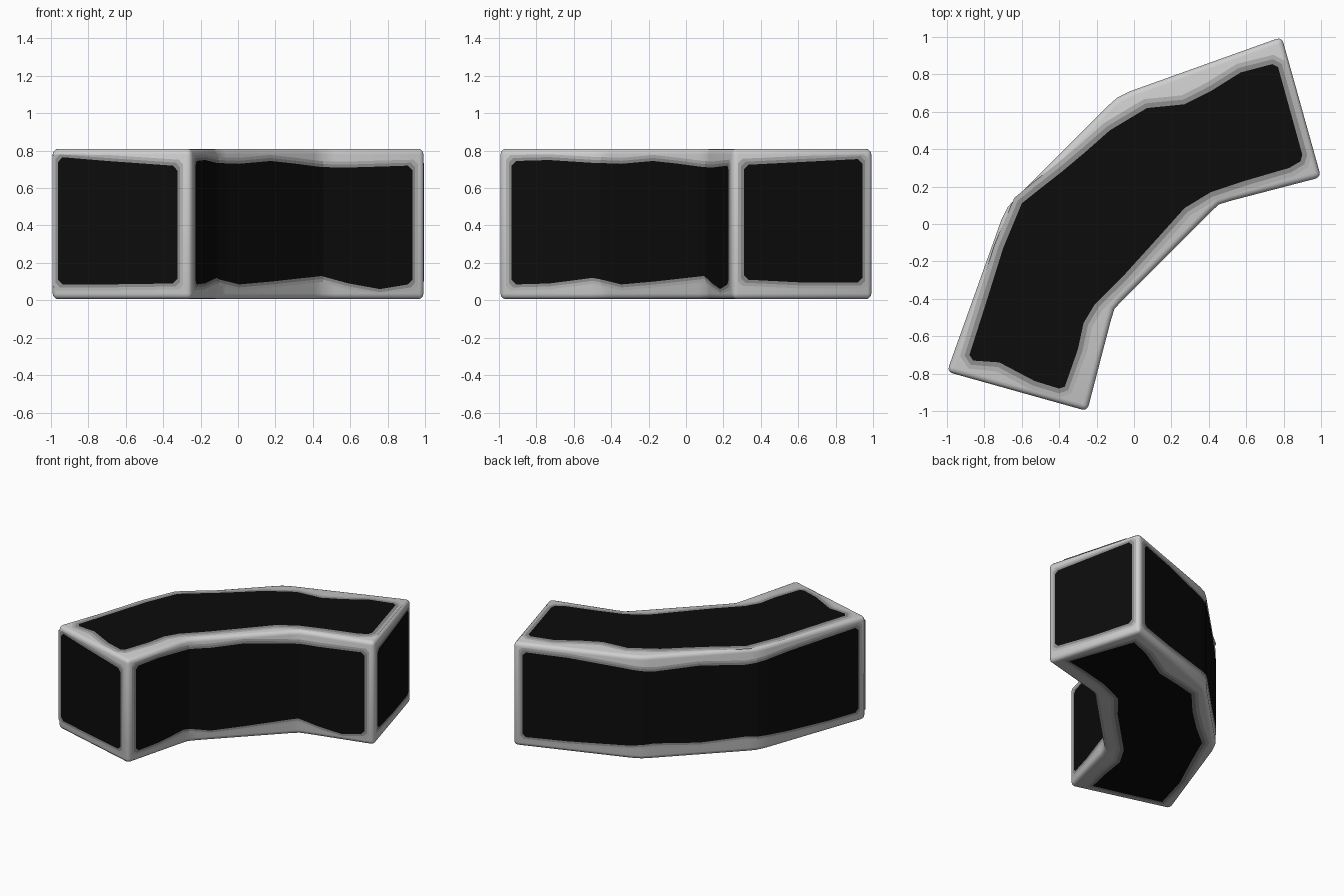
import bpy, bmesh, math
from mathutils import Vector

if "Cube" in bpy.data.objects:
    bpy.data.objects.remove(bpy.data.objects["Cube"])

Z0, Z1 = 0.006, 0.81


def material(name, v):
    m = bpy.data.materials.new(name)
    m.diffuse_color = (v, v, v, 1)
    m.use_nodes = True
    m.node_tree.nodes["Principled BSDF"].inputs["Base Color"].default_value = m.diffuse_color
    return m


PALE = material("pale_grey", 0.62)
SILVER = material("silver_grey", 0.46)
GREY = material("mid_grey", 0.27)
BLACK = material("black", 0.0035)
# band colour, growth on flat ends, growth on walls, lift above the body
BANDS = [(SILVER, 0.05, 0.032, 0.0015), (GREY, 0.026, 0.016, 0.003), (BLACK, 0, 0, 0.0045)]


def make_object(name, bm, mats):
    me = bpy.data.meshes.new(name)
    bm.to_mesh(me)
    bm.free()
    for m in mats:
        me.materials.append(m)
    ob = bpy.data.objects.new(name, me)
    bpy.context.collection.objects.link(ob)
    return ob


def mirrored(half):
    """Complete a wall path across the diagonal symmetry line."""
    return [Vector(p) for p in half] + [Vector((-y, -x)) for x, y in reversed(half)]


# Plan of the curved block, counter-clockwise
inner = mirrored([(-0.25, -1.0), (-0.125, -0.52), (-0.105, -0.455), (-0.065, -0.41)])
outer = mirrored([(0.79, 1.0), (-0.02, 0.71), (-0.09, 0.675), (-0.13, 0.64)])
outline = inner + outer

# Body: extruded plan, every edge rounded except the bends
bm = bmesh.new()
low = [bm.verts.new((p.x, p.y, Z0)) for p in outline]
high = [bm.verts.new((p.x, p.y, Z1)) for p in outline]
bm.faces.new(low[::-1])
bm.faces.new(high)
n = len(outline)
for i in range(n):
    j = (i + 1) % n
    bm.faces.new((low[i], low[j], high[j], high[i]))
bm.normal_update()
corner = [e for e in bm.edges if e.calc_face_angle() > math.radians(60)]
bmesh.ops.bevel(bm, geom=corner, offset=0.03, segments=3, profile=0.5, affect='EDGES')
body = make_object("curved_block", bm, [PALE])
bpy.context.view_layer.objects.active = body
body.select_set(True)
bpy.ops.object.shade_smooth_by_angle(angle=math.radians(40))


def grow(pts, d):
    """Offset a clockwise outline outwards."""
    res = []
    for i, p in enumerate(pts):
        t = (pts[(i + 1) % len(pts)] - p).normalized() + (p - pts[i - 1]).normalized()
        t.normalize()
        res.append(p + Vector((-t.y, t.x)) * d)
    return res


def flat_panel(name, pts, z, side):
    """Wavy dark patch with its grey borders on the top or the underside."""
    pts = [Vector(p) for p in pts]
    bm = bmesh.new()
    for k, (_, d, _, lift) in enumerate(BANDS):
        loop = grow(pts, d)
        if side > 0:
            loop.reverse()
        f = bm.faces.new([bm.verts.new((p.x, p.y, z + side * lift)) for p in loop])
        f.material_index = k
    bmesh.ops.triangulate(bm, faces=bm.faces[:])
    make_object(name, bm, [b[0] for b in BANDS])


def wall_panel(name, path, rows):
    """Patch following a wall; rows are (fraction along, low z, high z)."""
    cum = [0.0]
    for a, b in zip(path, path[1:]):
        cum.append(cum[-1] + (b - a).length)
    length = cum[-1]

    def at(f):
        s = f * length
        for i in range(len(path) - 1):
            if s <= cum[i + 1] or i == len(path) - 2:
                return path[i].lerp(path[i + 1], (s - cum[i]) / (cum[i + 1] - cum[i]))

    def heights(f):
        for a, b in zip(rows, rows[1:]):
            if a[0] <= f <= b[0]:
                u = (f - a[0]) / (b[0] - a[0])
                return a[1] + (b[1] - a[1]) * u, a[2] + (b[2] - a[2]) * u

    f0, f1 = rows[0][0], rows[-1][0]
    stops = sorted({r[0] for r in rows} | {c / length for c in cum if f0 < c / length < f1})
    body_rows = [(f, *heights(f)) for f in stops]
    c = 0.025                                  # rounded patch corners
    a, b = body_rows[0], body_rows[-1]
    full = [(f0 - c / length, a[1] + c, a[2] - c)] + body_rows + \
           [(f1 + c / length, b[1] + c, b[2] - c)]
    bm = bmesh.new()
    for k, (_, _, d, lift) in enumerate(BANDS):
        prev = None
        for i, (f, lo, hi) in enumerate(full):
            if i < 2:
                f -= d / length
            if i > len(full) - 3:
                f += d / length
            t = (at(min(f + 0.004, 1)) - at(max(f - 0.004, 0))).normalized()
            p = at(f) + Vector((t.y, -t.x)) * lift
            cur = [bm.verts.new((p.x, p.y, max(lo - d, 0.035))),
                   bm.verts.new((p.x, p.y, min(hi + d, 0.78)))]
            if prev:
                bm.faces.new((prev[0], cur[0], cur[1], prev[1])).material_index = k
            prev = cur
    make_object(name, bm, [b[0] for b in BANDS])


# Top and underside patches
flat_panel("top_patch", [
    (0.74, 0.855), (0.77, 0.84), (0.90, 0.37), (0.89, 0.335), (0.83, 0.30), (0.59, 0.23),
    (0.41, 0.17), (0.27, 0.085), (0.14, -0.06), (-0.05, -0.27), (-0.21, -0.43),
    (-0.27, -0.53), (-0.30, -0.67), (-0.37, -0.87), (-0.40, -0.88), (-0.53, -0.84),
    (-0.72, -0.74), (-0.86, -0.73), (-0.88, -0.70), (-0.80, -0.45), (-0.70, -0.13),
    (-0.60, 0.11), (-0.50, 0.19), (-0.385, 0.28), (-0.26, 0.385), (-0.13, 0.50),
    (0.07, 0.62), (0.27, 0.64), (0.41, 0.71), (0.57, 0.81)], Z1, 1)
flat_panel("underside_patch", [
    (0.72, 0.86), (0.90, 0.36), (0.74, 0.33), (0.50, 0.27), (0.30, 0.18), (0.15, 0.0),
    (-0.05, -0.20), (-0.20, -0.35), (-0.29, -0.50), (-0.32, -0.70), (-0.36, -0.88),
    (-0.60, -0.82), (-0.88, -0.74), (-0.80, -0.45), (-0.66, -0.15), (-0.56, 0.08),
    (-0.39, 0.22), (-0.22, 0.38), (-0.06, 0.56), (0.10, 0.60), (0.30, 0.64),
    (0.55, 0.79)], Z0, -1)

# Wall patches
wall_panel("inner_wall_patch", inner, [
    (0.05, 0.085, 0.745), (0.145, 0.09, 0.75), (0.27, 0.12, 0.735), (0.375, 0.085, 0.73),
    (0.5, 0.10, 0.745), (0.6, 0.115, 0.73), (0.70, 0.13, 0.712), (0.78, 0.09, 0.71),
    (0.87, 0.06, 0.715), (0.95, 0.085, 0.72)])
wall_panel("outer_wall_patch", outer, [
    (0.035, 0.085, 0.745), (0.15, 0.09, 0.74), (0.3, 0.11, 0.71), (0.38, 0.13, 0.69),
    (0.5, 0.11, 0.71), (0.62, 0.13, 0.69), (0.75, 0.10, 0.72), (0.88, 0.085, 0.735),
    (0.965, 0.085, 0.745)])
wall_panel("right_end_patch", [inner[-1], outer[0]],
           [(0.11, 0.11, 0.725), (0.5, 0.095, 0.74), (0.89, 0.095, 0.755)])
wall_panel("left_end_patch", [outer[-1], inner[0]],
           [(0.085, 0.085, 0.765), (0.4, 0.085, 0.745), (0.87, 0.09, 0.72)])
